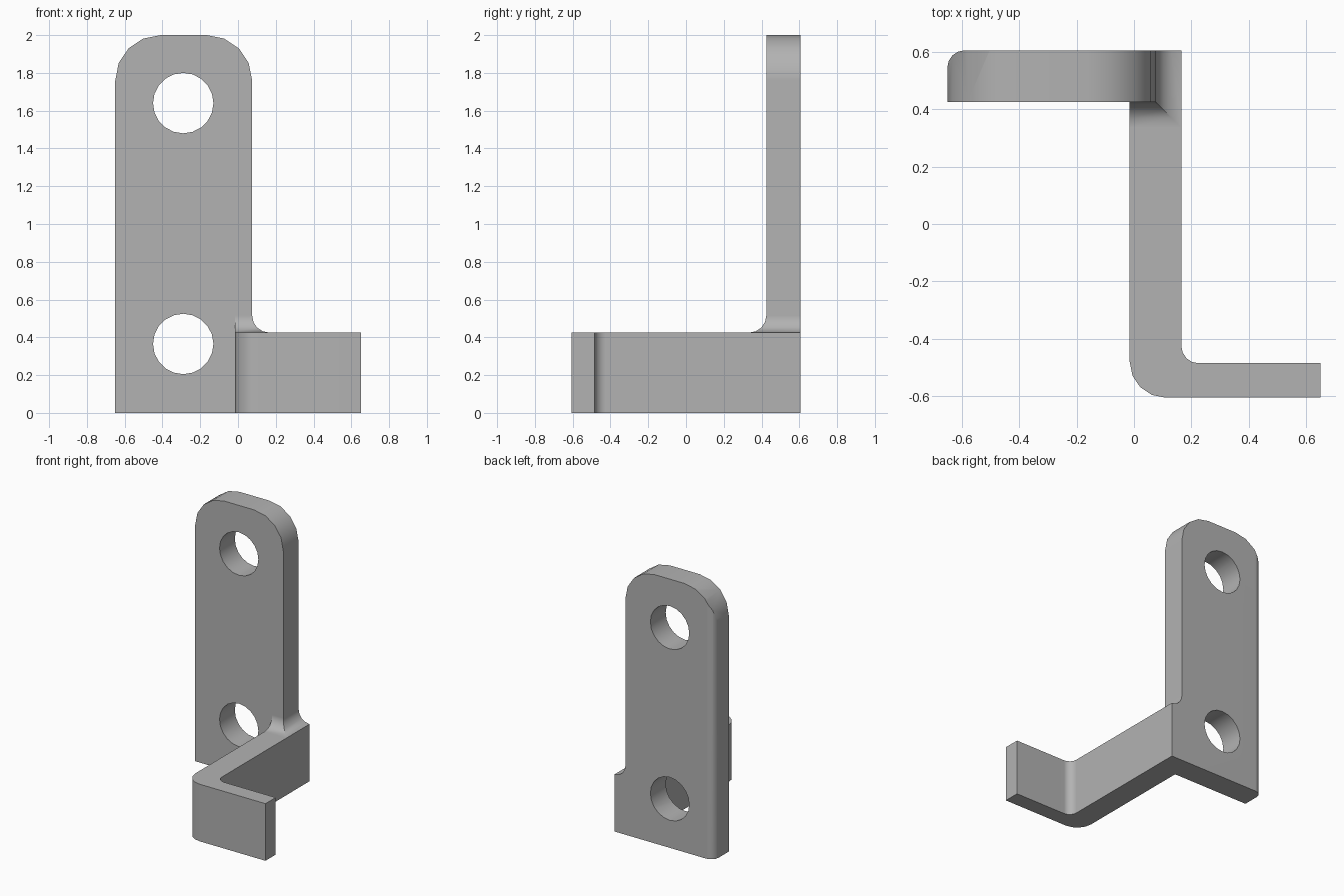
import bpy
import bmesh
from math import sin, cos, pi
from mathutils import Vector

if "Cube" in bpy.data.objects:
    bpy.data.objects.remove(bpy.data.objects["Cube"])

grey = bpy.data.materials.new("plain_grey")
grey.use_nodes = True
colour = (0.45, 0.45, 0.45, 1)
grey.diffuse_color = colour
grey.node_tree.nodes["Principled BSDF"].inputs["Base Color"].default_value = colour

# Main dimensions
LEFT, PLATE_RIGHT, RIGHT = -0.65, 0.075, 0.65
ARM_LEFT, ARM_RIGHT, ARM_TOP = -0.015, 0.165, 0.425
FRONT, FOOT_BACK, PLATE_FRONT, BACK = -0.605, -0.485, 0.425, 0.605
FILLET = 0.09


def rounded(corners, steps=4):
    """Outline from (x, y, radius) right-angled corners."""
    pts = []
    n = len(corners)
    for i, (x, y, r) in enumerate(corners):
        p = Vector((x, y))
        if r == 0:
            pts.append(p)
            continue
        a = (Vector(corners[i - 1][:2]) - p).normalized() * r
        b = (Vector(corners[(i + 1) % n][:2]) - p).normalized() * r
        for k in range(steps + 1):
            t = k / steps * pi / 2
            pts.append(p + a * (1 - sin(t)) + b * (1 - cos(t)))
    return pts


def loft(name, rings):
    """Solid through matching rings of points, capped at both ends."""
    bm = bmesh.new()
    loops = [[bm.verts.new(p) for p in ring] for ring in rings]
    n = len(loops[0])
    for low, high in zip(loops, loops[1:]):
        for i in range(n):
            j = (i + 1) % n
            bm.faces.new((low[i], low[j], high[j], high[i]))
    bm.faces.new(loops[0][::-1])
    bm.faces.new(loops[-1])
    bmesh.ops.recalc_face_normals(bm, faces=bm.faces[:])
    mesh = bpy.data.meshes.new(name)
    bm.to_mesh(mesh)
    bm.free()
    mesh.materials.append(grey)
    obj = bpy.data.objects.new(name, mesh)
    bpy.context.collection.objects.link(obj)
    return obj


def upright(name, pts, z0, z1):
    return loft(name, [[(p[0], p[1], z) for p in pts] for z in (z0, z1)])


def crosswise(name, pts, y0, y1):
    return loft(name, [[(p[0], y, p[1]) for p in pts] for y in (y0, y1)])


def combine(obj, other, operation):
    """Apply a boolean and discard the other solid."""
    mod = obj.modifiers.new(operation, "BOOLEAN")
    mod.operation, mod.solver, mod.object = operation, "EXACT", other
    bpy.context.view_layer.objects.active = obj
    bpy.ops.object.modifier_apply(modifier=mod.name)
    bpy.data.objects.remove(other)


# Upright plate with rounded top and one rounded rear edge
bracket = crosswise("bracket", rounded([(LEFT, 0, 0), (PLATE_RIGHT, 0, 0),
                    (PLATE_RIGHT, 2, 0.24), (LEFT, 2, 0.24)]), PLATE_FRONT, BACK)
edge_shape = upright("edge_shape", rounded([(LEFT, PLATE_FRONT - 0.1, 0),
                     (1, PLATE_FRONT - 0.1, 0), (1, BACK, 0), (LEFT, BACK, 0.06)]), -0.1, 2.1)
combine(bracket, edge_shape, "INTERSECT")

# Two screw holes
for z in (0.365, 1.64):
    circle = [(-0.29 + 0.16 * cos(k * pi / 10), z + 0.16 * sin(k * pi / 10)) for k in range(20)]
    combine(bracket, crosswise("hole", circle, 0.2, 0.8), "DIFFERENCE")

# Arm reaching forward and bending into the foot
arm = upright("arm", rounded([(ARM_LEFT, FRONT, 0.125), (RIGHT, FRONT, 0),
              (RIGHT, FOOT_BACK, 0), (ARM_RIGHT, FOOT_BACK, 0.06),
              (ARM_RIGHT, BACK, 0), (ARM_LEFT, BACK, 0)]), 0, ARM_TOP)
combine(bracket, arm, "UNION")

# Mitred concave fillet where the plate rises from the arm
steps = [(FILLET, ARM_TOP - 0.03)]
for k in range(5):
    t = k / 4 * pi / 2
    steps.append((FILLET * (1 - sin(t)), ARM_TOP + FILLET * (1 - cos(t))))
fillet = loft("fillet", [[(ARM_LEFT, PLATE_FRONT - d, z), (PLATE_RIGHT + d, PLATE_FRONT - d, z),
              (PLATE_RIGHT + d, BACK, z), (ARM_LEFT, BACK, z)] for d, z in steps])
combine(bracket, fillet, "UNION")

# Smooth curves, crisp edges, flat large faces
bpy.ops.object.select_all(action="DESELECT")
bracket.select_set(True)
bpy.context.view_layer.objects.active = bracket
bpy.ops.object.shade_smooth_by_angle(angle=pi / 6)
weighted = bracket.modifiers.new("weighted_normals", "WEIGHTED_NORMAL")
weighted.keep_sharp = True
